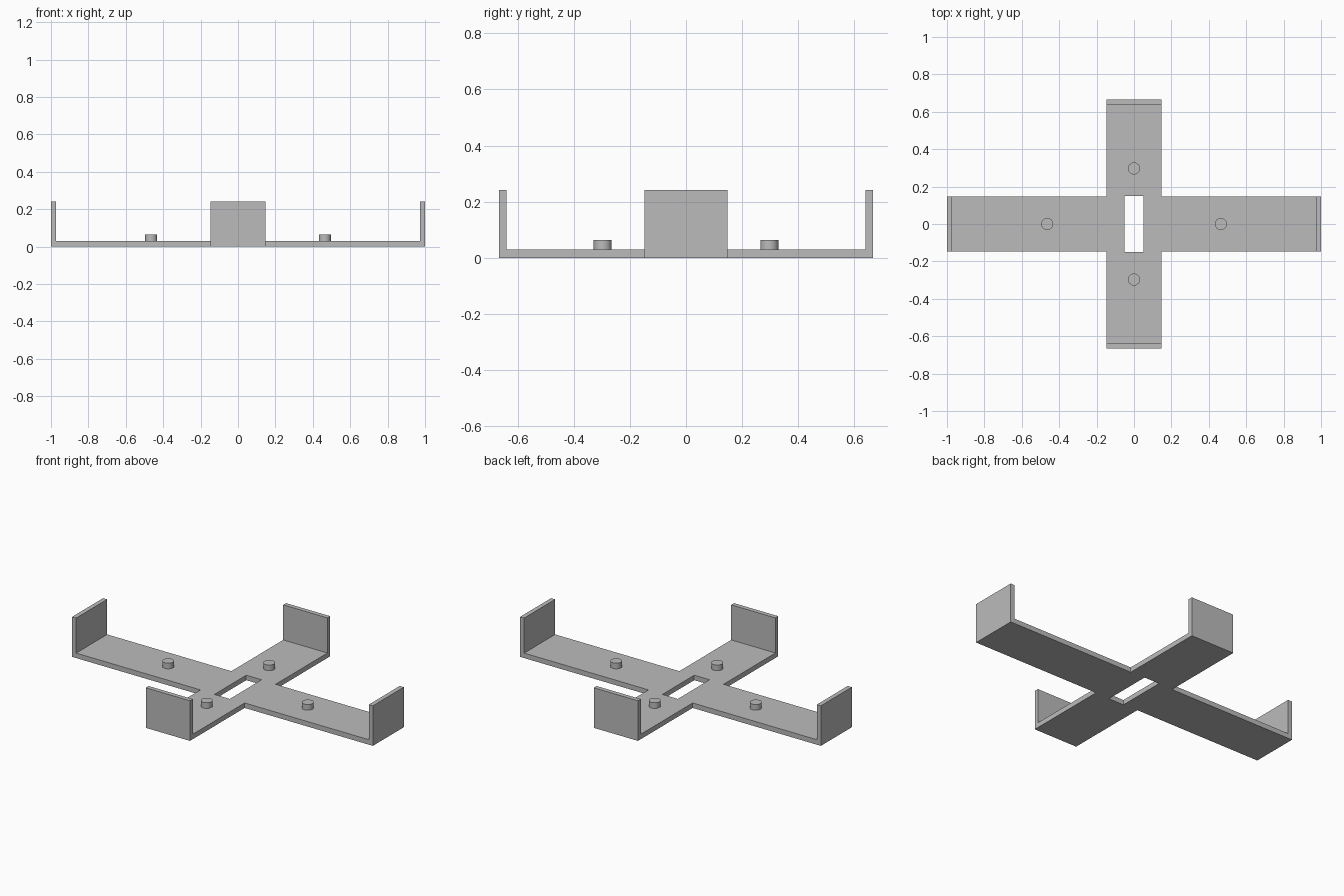
import bpy, bmesh, math
from mathutils import Vector

if "Cube" in bpy.data.objects:
    bpy.data.objects.remove(bpy.data.objects["Cube"], do_unlink=True)

HALF_X, HALF_Y = 1.0, 0.666       # arm reach
ARM = 0.147                       # half width of an arm
SLOT_X, SLOT_Y = 0.051, 0.151     # half size of the centre slot
WALL, BASE, TOP = 0.027, 0.03, 0.241
PEG_R, PEG_TOP = 0.032, 0.064

grey = bpy.data.materials.new("plain grey")
grey.use_nodes = True
grey.diffuse_color = (0.5, 0.5, 0.5, 1)
grey.node_tree.nodes["Principled BSDF"].inputs["Base Color"].default_value = (0.5, 0.5, 0.5, 1)


def add_object(name, bm):
    mesh = bpy.data.meshes.new(name)
    bm.to_mesh(mesh)
    bm.free()
    obj = bpy.data.objects.new(name, mesh)
    mesh.materials.append(grey)
    bpy.context.collection.objects.link(obj)
    return obj


def mirrored(values):
    return sorted([-v for v in values] + list(values))


def raise_faces(bm, faces, height):
    new = bmesh.ops.extrude_face_region(bm, geom=faces)["geom"]
    verts = [g for g in new if isinstance(g, bmesh.types.BMVert)]
    bmesh.ops.delete(bm, geom=faces, context='FACES_ONLY') if height > BASE else None
    bmesh.ops.translate(bm, verts=verts, vec=Vector((0, 0, height)))
    return [g for g in new if isinstance(g, bmesh.types.BMFace)]


# Cross-shaped tray: plan cells, raised to the base height, end strips raised as walls
xs = mirrored([SLOT_X, ARM, HALF_X - WALL, HALF_X])
ys = mirrored([ARM, SLOT_Y, HALF_Y - WALL, HALF_Y])
bm = bmesh.new()
for x0, x1 in zip(xs, xs[1:]):
    for y0, y1 in zip(ys, ys[1:]):
        cx, cy = abs(x0 + x1) / 2, abs(y0 + y1) / 2
        in_slot = cx < SLOT_X and cy < SLOT_Y
        if (cx < ARM or cy < ARM) and not in_slot:
            bm.faces.new([bm.verts.new((x, y, 0)) for x, y in
                          ((x0, y0), (x1, y0), (x1, y1), (x0, y1))])
bmesh.ops.remove_doubles(bm, verts=bm.verts[:], dist=0.0005)
deck = raise_faces(bm, bm.faces[:], BASE)
ends = [f for f in deck
        if abs(f.calc_center_median().x) > HALF_X - WALL
        or abs(f.calc_center_median().y) > HALF_Y - WALL]
raise_faces(bm, ends, TOP - BASE)
bmesh.ops.recalc_face_normals(bm, faces=bm.faces[:])
bmesh.ops.dissolve_limit(bm, angle_limit=math.radians(1),
                         verts=bm.verts[:], edges=bm.edges[:])
add_object("cross_tray", bm)

# Round locating pegs, one on each arm
for name, x, y in (("left_peg", 0.464, 0), ("right_peg", -0.464, 0),
                   ("back_peg", 0, 0.297), ("front_peg", 0, -0.297)):
    bm = bmesh.new()
    bottom = BASE / 2
    bmesh.ops.create_cone(bm, cap_ends=True, segments=48, radius1=PEG_R,
                          radius2=PEG_R, depth=PEG_TOP - bottom)
    peg = add_object(name, bm)
    peg.location = (x, y, (PEG_TOP + bottom) / 2)
    bpy.ops.object.select_all(action='DESELECT')
    peg.select_set(True)
    bpy.context.view_layer.objects.active = peg
    bpy.ops.object.shade_smooth_by_angle(angle=math.radians(30))
